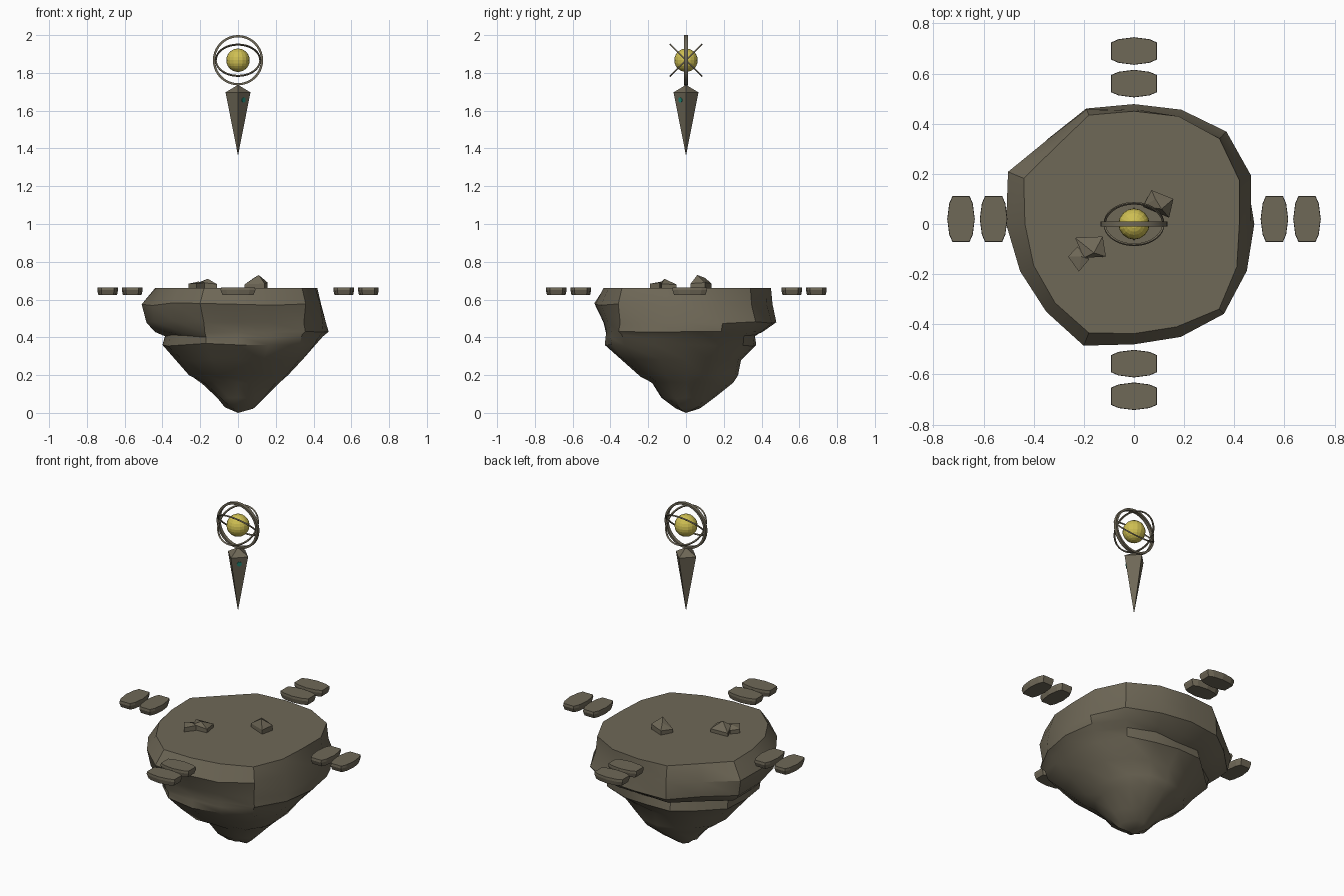
import bpy, bmesh, math, random
from mathutils import Vector, Matrix

if "Cube" in bpy.data.objects:
    bpy.data.objects.remove(bpy.data.objects["Cube"])

random.seed(4)


def material(name, rgb):
    m = bpy.data.materials.new(name)
    m.diffuse_color = (*rgb, 1)
    m.use_nodes = True
    m.node_tree.nodes["Principled BSDF"].inputs["Base Color"].default_value = m.diffuse_color
    return m


STONE = material("stone", (0.158, 0.138, 0.095))
GOLD = material("gold", (0.62, 0.52, 0.085))
TEAL = material("teal", (0.015, 0.26, 0.19))


def finish(bm, name, mat, smooth=None):
    bmesh.ops.recalc_face_normals(bm, faces=bm.faces)
    me = bpy.data.meshes.new(name)
    bm.to_mesh(me)
    bm.free()
    me.materials.append(mat)
    ob = bpy.data.objects.new(name, me)
    bpy.context.collection.objects.link(ob)
    if smooth:
        bpy.ops.object.select_all(action='DESELECT')
        ob.select_set(True)
        bpy.context.view_layer.objects.active = ob
        bpy.ops.object.shade_smooth_by_angle(angle=math.radians(smooth))
    return ob


def bridge(bm, a, b):
    n = len(a)
    for i in range(n):
        bm.faces.new((a[i], a[(i + 1) % n], b[(i + 1) % n], b[i]))


# Floating island: height, then reach to east, north, west, south
LEVELS = [(.66, .42, .447, .435, .437), (.575, .44, .455, .51, .48),
          (.48, .465, .475, .485, .435), (.43, .48, .40, .44, .42),
          (.405, .45, .36, .385, .425), (.36, .41, .37, .40, .43),
          (.28, .34, .29, .33, .34), (.20, .265, .275, .26, .25),
          (.16, .22, .25, .185, .18), (.08, .14, .15, .11, .13),
          (.03, .09, .08, .07, .06)]
# Radius of the flat top every 22.5 degrees
TOP = [.42, .455, .482, .465, .45, .47, .438, .476,
       .435, .433, .445, .47, .437, .444, .48, .444]


def reach(level, a):
    c, s = math.cos(a), math.sin(a)
    ew = level[1] if c > 0 else level[3]
    ns = level[2] if s > 0 else level[4]
    return ew * c * c + ns * s * s


bm = bmesh.new()
rings = []
for k, level in enumerate(LEVELS):
    keep = min(1, level[0] / .45)
    ring = []
    for i, top in enumerate(TOP):
        a = math.radians(22.5 * i)
        shape = 1 + (top / reach(LEVELS[0], a) - 1) * keep
        r = reach(level, a) * shape
        z = level[0]
        if k and i % 4:
            r *= random.uniform(.97, 1.015)
            z += random.uniform(-.008, .008)
        ring.append(bm.verts.new((r * math.cos(a), r * math.sin(a), z)))
    rings.append(ring)
bm.faces.new(rings[0])
for upper, lower in zip(rings, rings[1:]):
    bridge(bm, upper, lower)
tip = bm.verts.new((0, 0, 0))
for i in range(16):
    bm.faces.new((rings[-1][i], rings[-1][(i + 1) % 16], tip))
finish(bm, "island", STONE, 35)


# Stepping stones, two on each side of the island
HALF = [(.092, .034), (.062, .047), (0, .055), (-.062, .047), (-.092, .034)]
OUTLINE = HALF + [(u, -v) for u, v in reversed(HALF)]


def stepping_stone(name, x, y, along_y):
    bm = bmesh.new()
    loops = []
    for z, k in ((.664, .98), (.65, 1.0), (.625, .9)):
        loops.append([bm.verts.new((x + k * (v if along_y else u),
                                    y + k * (u if along_y else v), z))
                      for u, v in OUTLINE])
    for a, b in zip(loops, loops[1:]):
        bridge(bm, a, b)
    bm.faces.new(loops[0])
    bm.faces.new(loops[-1])
    finish(bm, name, STONE)


for n, d in (("inner", .56), ("outer", .69)):
    stepping_stone("east_step_" + n, d, .02, True)
    stepping_stone("west_step_" + n, -d, .02, True)
    stepping_stone("north_step_" + n, 0, d, False)
    stepping_stone("south_step_" + n, 0, -d + .003, False)


# Loose rubble on the flat top: footprint with corner heights plus a peak
def rubble(name, corners, peaks):
    bm = bmesh.new()
    for x, y, z in corners:
        bm.verts.new((x, y, z))
        bm.verts.new((x, y, .65))
    for p in peaks:
        bm.verts.new(p)
    bmesh.ops.convex_hull(bm, input=bm.verts)
    finish(bm, name, STONE)


rubble("rubble_large", [(.07, .135, .685), (.157, .10, .69), (.14, .025, .685), (.035, .07, .68)],
       [(.11, .06, .73), (.085, .10, .715)])
rubble("rubble_flat", [(-.235, -.055, .68), (-.125, -.05, .68), (-.112, -.13, .682), (-.20, -.135, .69)],
       [(-.16, -.115, .71)])
rubble("rubble_small", [(-.225, -.09, .68), (-.178, -.14, .69), (-.22, -.19, .684), (-.263, -.13, .684)],
       [(-.21, -.13, .695)])


# Hanging spire: four-sided spike with a low pyramid cap
bm = bmesh.new()
square = [bm.verts.new((.066 * math.cos(i * math.pi / 2), .066 * math.sin(i * math.pi / 2), 1.697))
          for i in range(4)]
for z in (1.737, 1.362):
    p = bm.verts.new((0, 0, z))
    for i in range(4):
        bm.faces.new((square[i], square[(i + 1) % 4], p))
finish(bm, "spire", STONE)

# Teal inlay on the front right face of the spire
tilt = math.radians(7.9)
normal = Vector((math.cos(tilt) / math.sqrt(2), -math.cos(tilt) / math.sqrt(2), -math.sin(tilt)))
inset = .066 * (1.657 - 1.362) / .335 / 2
bm = bmesh.new()
bmesh.ops.create_cone(bm, cap_ends=True, segments=8, radius1=.014, radius2=.014, depth=.006,
                      matrix=Matrix.Translation((inset, -inset, 1.657))
                      @ normal.to_track_quat('Z', 'Y').to_matrix().to_4x4())
finish(bm, "spire_inlay", TEAL)

# Glowing orb
CENTRE = Vector((0, 0, 1.867))
bm = bmesh.new()
bmesh.ops.create_uvsphere(bm, u_segments=16, v_segments=12, radius=.062,
                          matrix=Matrix.Translation(CENTRE))
finish(bm, "orb", GOLD)


# Hoops around the orb, turned about the x axis
def hoop(name, outer, inner, width, turn):
    bm = bmesh.new()
    rot = Matrix.Rotation(math.radians(turn), 3, 'X')
    loops = []
    for r, h in ((outer, width), (outer, -width), (inner, -width), (inner, width)):
        loops.append([bm.verts.new(CENTRE + rot @ Vector((r * math.cos(a), r * math.sin(a), h / 2)))
                      for a in (2 * math.pi * i / 40 for i in range(40))])
    for i in range(4):
        bridge(bm, loops[i], loops[(i + 1) % 4])
    finish(bm, name, STONE, 30)


hoop("upright_hoop", .133, .121, .02, 90)
hoop("tilted_hoop_front", .121, .113, .007, 45)
hoop("tilted_hoop_back", .121, .113, .007, -45)
